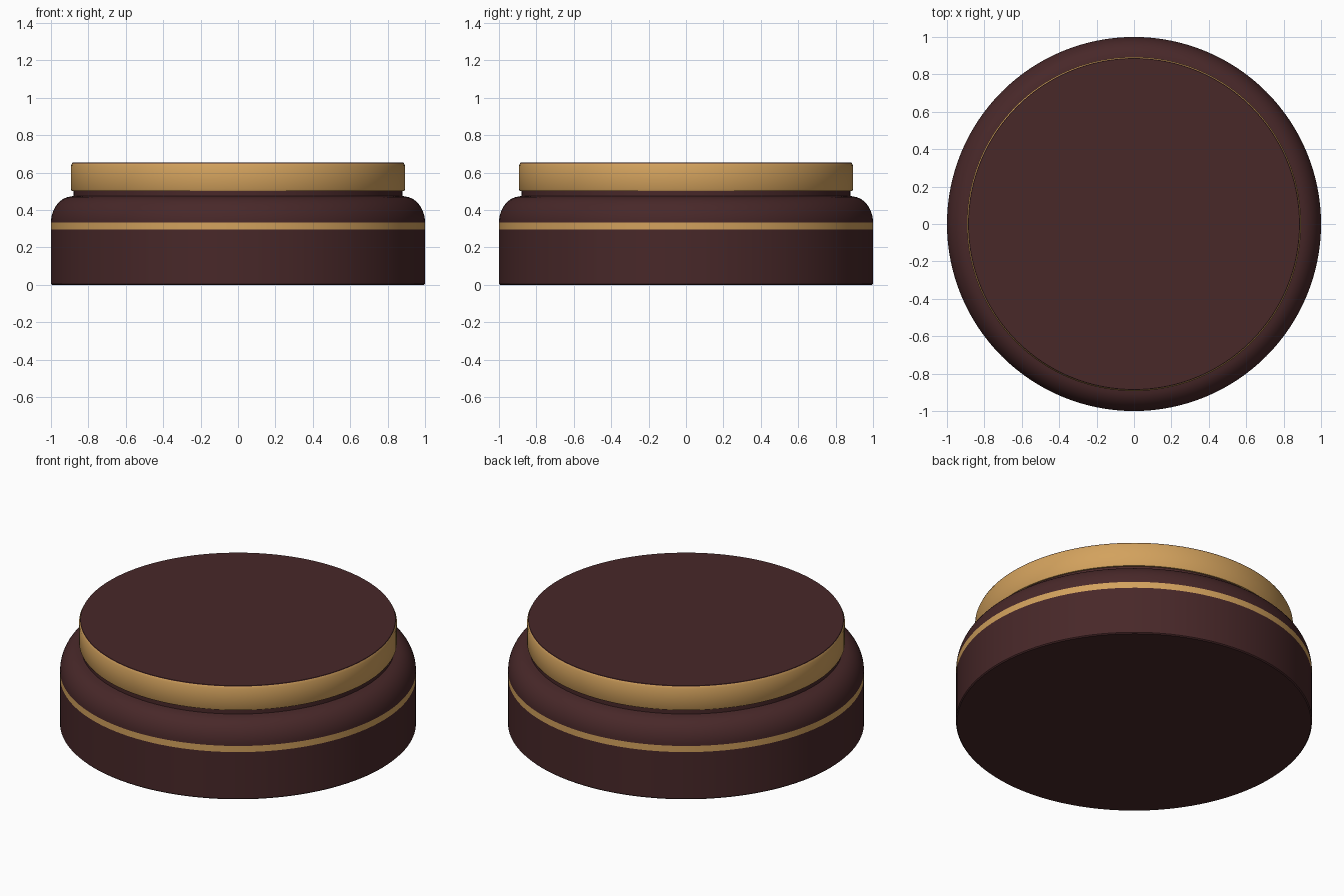
import bpy, bmesh, math

if "Cube" in bpy.data.objects:
    bpy.data.objects.remove(bpy.data.objects["Cube"])

SEG = 128


def material(name, rgb):
    m = bpy.data.materials.new(name)
    m.diffuse_color = (*rgb, 1)
    m.use_nodes = True
    m.node_tree.nodes["Principled BSDF"].inputs["Base Color"].default_value = m.diffuse_color
    return m


maroon = material("dark maroon", (0.065, 0.021, 0.022))
gold = material("warm gold", (0.65, 0.36, 0.11))


def lathe(name, profile, mat):
    """Revolve (radius, z) points around z; radius 0 closes to a flat cap."""
    bm = bmesh.new()
    rings = []
    caps = []
    for r, z in profile:
        if r == 0:
            caps.append(len(rings))
            continue
        rings.append([bm.verts.new((r * math.cos(2 * math.pi * i / SEG),
                                    r * math.sin(2 * math.pi * i / SEG), z))
                      for i in range(SEG)])
    for a, b in zip(rings, rings[1:]):
        for i in range(SEG):
            j = (i + 1) % SEG
            bm.faces.new((a[i], a[j], b[j], b[i]))
    for c in caps:
        bm.faces.new(rings[0][::-1] if c == 0 else rings[-1])
    me = bpy.data.meshes.new(name)
    bm.to_mesh(me)
    bm.free()
    me.materials.append(mat)
    ob = bpy.data.objects.new(name, me)
    bpy.context.collection.objects.link(ob)
    bpy.context.view_layer.objects.active = ob
    ob.select_set(True)
    bpy.ops.object.shade_smooth_by_angle(angle=math.radians(35))
    ob.select_set(False)
    return ob


# Drum base with a tiny bottom bevel
lathe("base", [(0, 0), (0.994, 0), (1, 0.006), (1, 0.295)], maroon)
# Thin gold stripe
lathe("stripe", [(1, 0.295), (1, 0.333)], gold)
# Rounded shoulder and short neck
shoulder = [(0.885 + 0.115 * math.cos(t), 0.333 + 0.14 * math.sin(t))
            for t in (math.radians(a) for a in range(0, 85, 7))]
lathe("shoulder", shoulder + [(0.88, 0.475), (0.88, 0.503)], maroon)
# Gold lid rim with softened edges
lathe("lid_rim", [(0.88, 0.503), (0.889, 0.503), (0.893, 0.51), (0.893, 0.637),
                  (0.887, 0.649)], gold)
# Flat dark top
lathe("lid_top", [(0.887, 0.649), (0.885, 0.653), (0, 0.653)], maroon)
